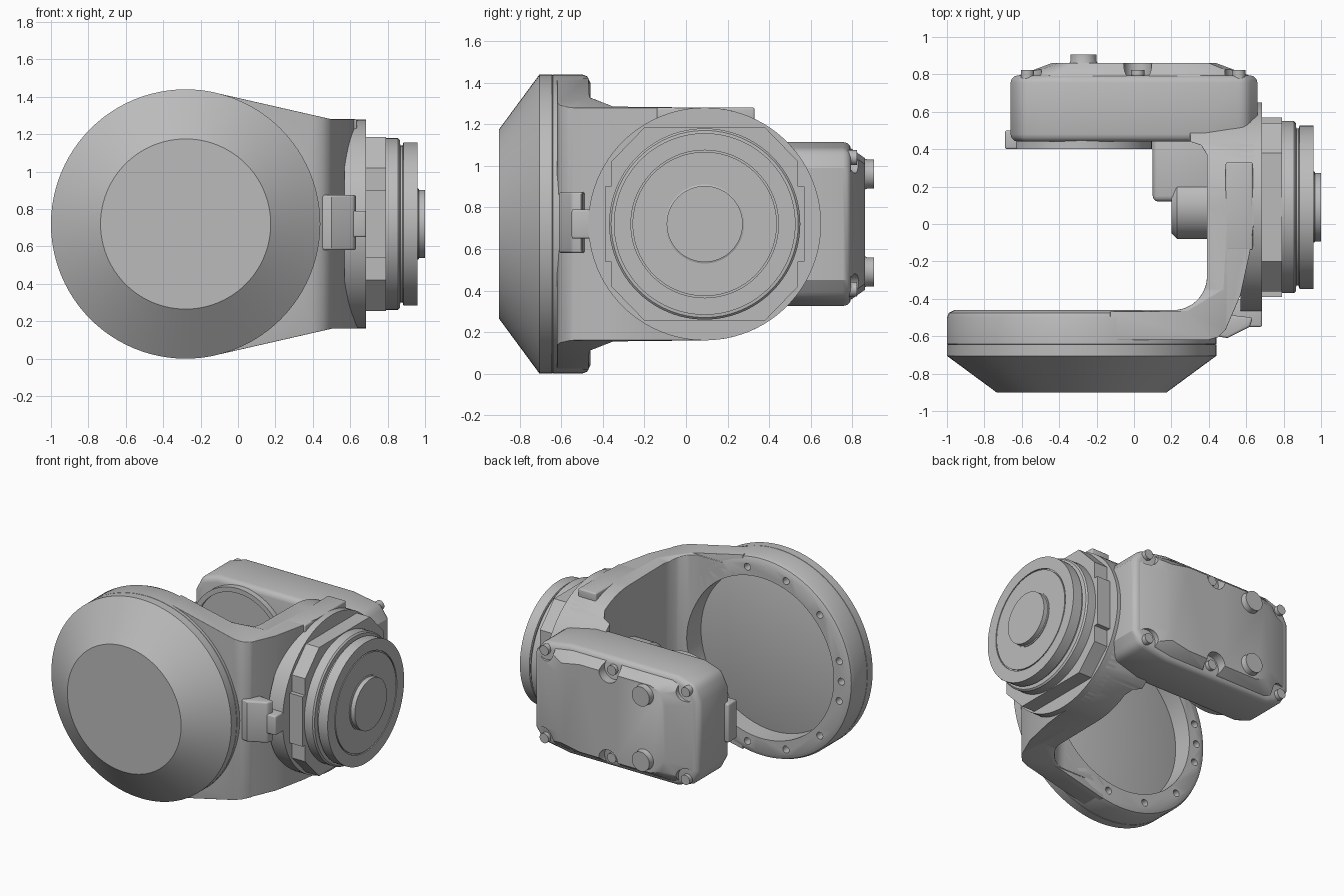
import bpy, bmesh, math
from mathutils import Vector

old = bpy.data.objects.get("Cube")
if old:
    bpy.data.objects.remove(old, do_unlink=True)

grey = bpy.data.materials.new("cast grey")
grey.use_nodes = True
grey.diffuse_color = (0.5, 0.5, 0.5, 1)
grey.node_tree.nodes["Principled BSDF"].inputs["Base Color"].default_value = (0.5, 0.5, 0.5, 1)

MID = 0.72              # height of both axes
CAP = (-0.28, MID)      # front housing axis, in x and z
HUB = (0.09, MID)       # side flange axis, in y and z


def place(axis, t, u, v):
    return Vector({"x": (t, u, v), "y": (u, t, v), "z": (u, v, t)}[axis])


def finish(name, bm, bevel=0):
    bmesh.ops.recalc_face_normals(bm, faces=bm.faces)
    mesh = bpy.data.meshes.new(name)
    bm.to_mesh(mesh)
    bm.free()
    mesh.materials.append(grey)
    ob = bpy.data.objects.new(name, mesh)
    bpy.context.collection.objects.link(ob)
    if bevel:
        round_edges(ob, bevel)
    smooth(ob)
    return ob


def activate(ob):
    bpy.ops.object.select_all(action="DESELECT")
    ob.select_set(True)
    bpy.context.view_layer.objects.active = ob


def smooth(ob):
    activate(ob)
    bpy.ops.object.shade_smooth_by_angle(angle=math.radians(32))


def round_edges(ob, width):
    mod = ob.modifiers.new("round", "BEVEL")
    mod.width, mod.segments = width, 3
    mod.limit_method, mod.angle_limit = "ANGLE", math.radians(40)
    activate(ob)
    bpy.ops.object.modifier_apply(modifier=mod.name)


def boolean(ob, tool, how):
    mod = ob.modifiers.new("cut", "BOOLEAN")
    mod.operation, mod.object, mod.solver = how, tool, "EXACT"
    activate(ob)
    bpy.ops.object.modifier_apply(modifier=mod.name)
    bpy.data.objects.remove(tool, do_unlink=True)


def prism(name, axis, points, a, b, bevel=0):
    """Extrude a closed outline along an axis."""
    bm = bmesh.new()
    face = bm.faces.new([bm.verts.new(place(axis, a, u, v)) for u, v in points])
    top = bmesh.ops.extrude_face_region(bm, geom=[face])["geom"]
    moved = [g for g in top if isinstance(g, bmesh.types.BMVert)]
    bmesh.ops.translate(bm, verts=moved, vec=place(axis, b - a, 0, 0))
    return finish(name, bm, bevel)


def rect(u0, u1, v0, v1):
    return [(u0, v0), (u1, v0), (u1, v1), (u0, v1)]


def mirrored(points):
    """Close an upper outline with its reflection about the middle height."""
    return [(u, MID + v) for u, v in points] + [(u, MID - v) for u, v in reversed(points)]


def arc(cu, cv, r, start, end, n=12):
    angles = [math.radians(start + (end - start) * i / n) for i in range(n + 1)]
    return [(cu + r * math.cos(a), cv + r * math.sin(a)) for a in angles]


def bridged(name, loops):
    """Skin a stack of equal outlines and cap both ends."""
    bm = bmesh.new()
    rings = [[bm.verts.new(p) for p in loop] for loop in loops]
    for low, high in zip(rings, rings[1:]):
        for i in range(len(low)):
            j = (i + 1) % len(low)
            bm.faces.new((low[i], low[j], high[j], high[i]))
    bm.faces.new(rings[0])
    bm.faces.new(rings[-1])
    return finish(name, bm)


def turned(name, axis, centre, profile, sides=96):
    """Revolve (radius, position) pairs."""
    return bridged(name, [[place(axis, t, u, v) for u, v in arc(*centre, r, 0, 360, sides)[:-1]]
                          for r, t in profile])


def rod(name, axis, centre, r, a, b, sides=24):
    return turned(name, axis, centre, [(r, a), (r, b)], sides)


# Front cover and the open ring housing behind it
turned("front_cover", "y", CAP, [(0.455, -0.9), (0.72, -0.705), (0.72, -0.645),
                                 (0.715, -0.643), (0.60, -0.60)])
ring = turned("ring_housing", "y", CAP, [(0.715, -0.644), (0.72, -0.641), (0.72, -0.50),
                                         (0.71, -0.475), (0.68, -0.46)])
boolean(ring, rod("bore", "y", CAP, 0.58, -0.8, 0, 96), "DIFFERENCE")
for deg in (0, 13, -13, 43, -43, 72, -72, 100, -100):
    a = math.radians(180 + deg)
    spot = (CAP[0] + 0.64 * math.cos(a), MID + 0.64 * math.sin(a))
    boolean(ring, rod("hole", "y", spot, 0.025, -0.54, -0.4, 16), "DIFFERENCE")
smooth(ring)

# Curved arm: plan outline trimmed by its front and side outlines
plan = [(-0.3, -0.62), (0.40, -0.62), (0.45, -0.605), (0.49, -0.565), (0.57, -0.38),
        (0.62, -0.15), (0.64, 0.0), (0.64, 0.66), (0.30, 0.66), (0.30, 0.44), (0.36, 0.42),
        (0.39, 0.37)] + arc(0.21, -0.28, 0.18, 0, -90) + [(-0.3, -0.46)]
arm = prism("arm", "z", plan, 0, 1.5)
front = mirrored([(-0.127, 0.703), (0.5, 0.56), (0.8, 0.56)])
boolean(arm, prism("front_trim", "y", front, -1, 1), "INTERSECT")
side = mirrored([(-1, 0.9), (-0.475, 0.9), (-0.465, 0.61), (-0.35, 0.565)]
                + [(y, z - MID) for y, z in arc(*HUB, 0.56, 90, 2, 24)])
boolean(arm, prism("side_trim", "x", side, -1, 1), "INTERSECT")
round_edges(arm, 0.025)
boolean(arm, rod("bore", "y", CAP, 0.58, -0.8, -0.2, 96), "DIFFERENCE")
smooth(arm)

# Bearing bosses on the inside of the arm
turned("inner_boss", "x", (0.10, MID), [(0.15, 0.2), (0.18, 0.23), (0.18, 0.45)], 48)
prism("inner_block", "x", rect(0.12, 0.5, 0.57, 0.87), 0.1, 0.45, 0.03)

# Side disc, top pad and front lug
disc = rod("side_disc", "x", HUB, 0.56, 0.57, 0.685, 96)
boolean(disc, rod("hole", "x", (0.37, 0.30), 0.025, 0.66, 0.8, 16), "DIFFERENCE")
smooth(disc)
prism("top_pad", "z", rect(0.49, 0.635, -0.14, 0.33), 1.2, 1.281, 0.01)
head = [(0.44, -0.60), (0.50, -0.61), (0.62, -0.55), (0.635, -0.50), (0.45, -0.48)]
prism("lug_head", "z", head, 0.58, 0.875, 0.012)
prism("lug_neck", "y", rect(0.45, 0.685, 0.65, 0.79), -0.55, -0.40, 0.01)

# Output flange: chamfered plate, stepped rotor and centre hub
quarter = [(0.48, 0.18), (0.45, 0.18), (0.45, 0.30), (0.29, 0.465)]
half = quarter + [(-u, v) for u, v in reversed(quarter)]
outline = half + [(-u, -v) for u, v in half]
prism("flange_plate", "x", [(HUB[0] + u, MID + v) for u, v in outline], 0.6, 0.79)
turned("rotor", "x", HUB, [(0.46, 0.75), (0.46, 0.855), (0.45, 0.865), (0.42, 0.868),
                           (0.42, 0.88), (0.437, 0.885), (0.437, 0.96), (0.355, 0.96),
                           (0.355, 0.95), (0.347, 0.95), (0.347, 0.96)])
turned("hub", "x", HUB, [(0.19, 0.9), (0.19, 0.965), (0.183, 0.968), (0.183, 1.0)], 64)

# Rear motor box with narrowed ends and a tapered cover
shape = mirrored([(-0.66, 0.25), (-0.61, 0.355), (-0.48, 0.395),
                  (0.38, 0.395), (0.60, 0.36), (0.66, 0.27)])
prism("motor_box", "y", shape, 0.44, 0.795, 0.04)
layers = ((0.97, 0.95, 0.75), (0.93, 0.92, 0.795), (0.66, 0.80, 0.862))
cover = bridged("motor_cover", [[(x * sx, y, MID + (z - MID) * sz) for x, z in shape]
                                for sx, sz, y in layers])

# Motor mounting ring and its side tab
motor_ring = rod("motor_ring", "y", CAP, 0.375, 0.40, 0.5, 96)
boolean(motor_ring, rod("recess", "y", CAP, 0.34, 0.3, 0.42, 96), "DIFFERENCE")
smooth(motor_ring)
prism("motor_tab", "y", rect(-0.69, -0.60, 0.58, 0.86), 0.40, 0.50, 0.012)

# Six cover bolts in round pockets, and two plugs
for z in (0.405, 1.04):
    for x in (-0.57, 0.02, 0.56):
        boolean(cover, rod("pocket", "y", (x, z), 0.075, 0.785, 1, 32), "DIFFERENCE")
        rod("cover_bolt", "y", (x, z), 0.035, 0.76, 0.823)
for z in (0.49, 0.96):
    turned("plug", "y", (-0.27, z), [(0.085, 0.83), (0.07, 0.872), (0.07, 0.905)], 32)
smooth(cover)
